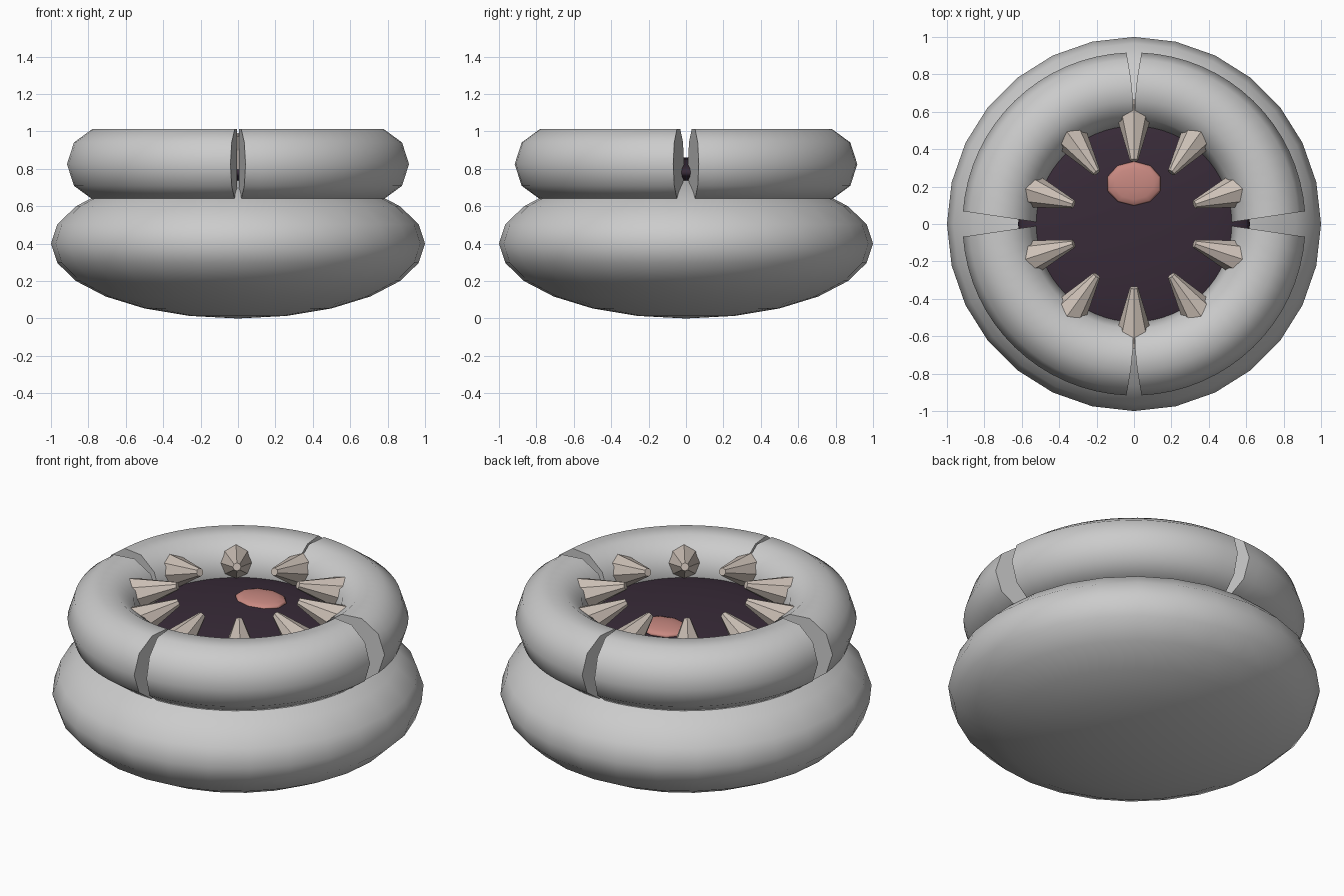
import bpy, bmesh, math
from mathutils import Vector

if "Cube" in bpy.data.objects:
    bpy.data.objects.remove(bpy.data.objects["Cube"])


def material(name, color):
    m = bpy.data.materials.new(name)
    m.diffuse_color = (*color, 1)
    m.use_nodes = True
    m.node_tree.nodes["Principled BSDF"].inputs["Base Color"].default_value = m.diffuse_color
    return m


dark = material("mouth_dark", (0.04, 0.024, 0.04))
pink = material("tongue_pink", (0.58, 0.25, 0.22))
ivory = material("tooth_ivory", (0.62, 0.54, 0.48))


def finish(name, bm, mat=None, smooth=True):
    bmesh.ops.recalc_face_normals(bm, faces=bm.faces)
    me = bpy.data.meshes.new(name)
    bm.to_mesh(me)
    bm.free()
    ob = bpy.data.objects.new(name, me)
    bpy.context.collection.objects.link(ob)
    if mat:
        me.materials.append(mat)
    for p in me.polygons:
        p.use_smooth = smooth and len(p.vertices) <= 4
    return ob


def ellipsoid(name, loc, size, segs, rings, mat=None):
    bm = bmesh.new()
    bmesh.ops.create_uvsphere(bm, u_segments=segs, v_segments=rings, radius=1)
    bmesh.ops.scale(bm, vec=size, verts=bm.verts)
    bmesh.ops.translate(bm, vec=loc, verts=bm.verts)
    return finish(name, bm, mat)


# Squashed body, mouth floor and tongue
ellipsoid("body", (0, 0, 0.4), (1, 1, 0.4), 28, 12)
ellipsoid("mouth_floor", (0, 0, 0.78), (0.62, 0.62, 0.08), 28, 12, dark)
ellipsoid("tongue", (0, 0.215, 0.855), (0.15, 0.12, 0.025), 10, 8, pink)

# Lip ring: four quarter sweeps of a ten-sided section, with V-shaped gaps
R, r, ZC, SIDES, STEPS = 0.72, 0.197, 0.825, 10, 16


def gap_angle(rad, on_x):
    if on_x:
        g = 0.01 + 0.058 * (rad - 0.52) / 0.395
    else:
        g = max(0.005, 0.04 * (rad - 0.68) / 0.235)
    return math.asin(g / rad)


for q in range(4):
    bm = bmesh.new()
    rows = []
    for i in range(STEPS + 1):
        row = []
        for k in range(SIDES):
            t = 2 * math.pi * k / SIDES
            rad, z = R + r * math.cos(t), ZC + r * math.sin(t)
            a0 = q * math.pi / 2 + gap_angle(rad, q % 2 == 0)
            a1 = (q + 1) * math.pi / 2 - gap_angle(rad, q % 2 == 1)
            a = a0 + (a1 - a0) * i / STEPS
            row.append(bm.verts.new((rad * math.cos(a), rad * math.sin(a), z)))
        rows.append(row)
    for a, b in zip(rows, rows[1:]):
        for k in range(SIDES):
            n = (k + 1) % SIDES
            bm.faces.new((a[k], a[n], b[n], b[k]))
    for cap in (rows[0], rows[-1]):
        face = bm.faces.new(cap)
        for e in face.edges:
            e.smooth = False
    finish(f"lip_{q + 1}", bm)

# Ten blunt teeth pointing inward and slightly up
for i in range(10):
    a = math.radians(90 + 36 * i)
    out = Vector((math.cos(a), math.sin(a), 0))
    base = out * 0.63 + Vector((0, 0, 0.87))
    tip = out * 0.34 + Vector((0, 0, 0.97))
    axis = tip - base
    bm = bmesh.new()
    bmesh.ops.create_cone(bm, cap_ends=True, segments=8, radius1=0.11,
                          radius2=0.022, depth=axis.length)
    bm.transform(axis.to_track_quat('Z', 'Y').to_matrix().to_4x4())
    bmesh.ops.translate(bm, vec=(base + tip) / 2, verts=bm.verts)
    finish(f"tooth_{i + 1}", bm, ivory, smooth=False)
